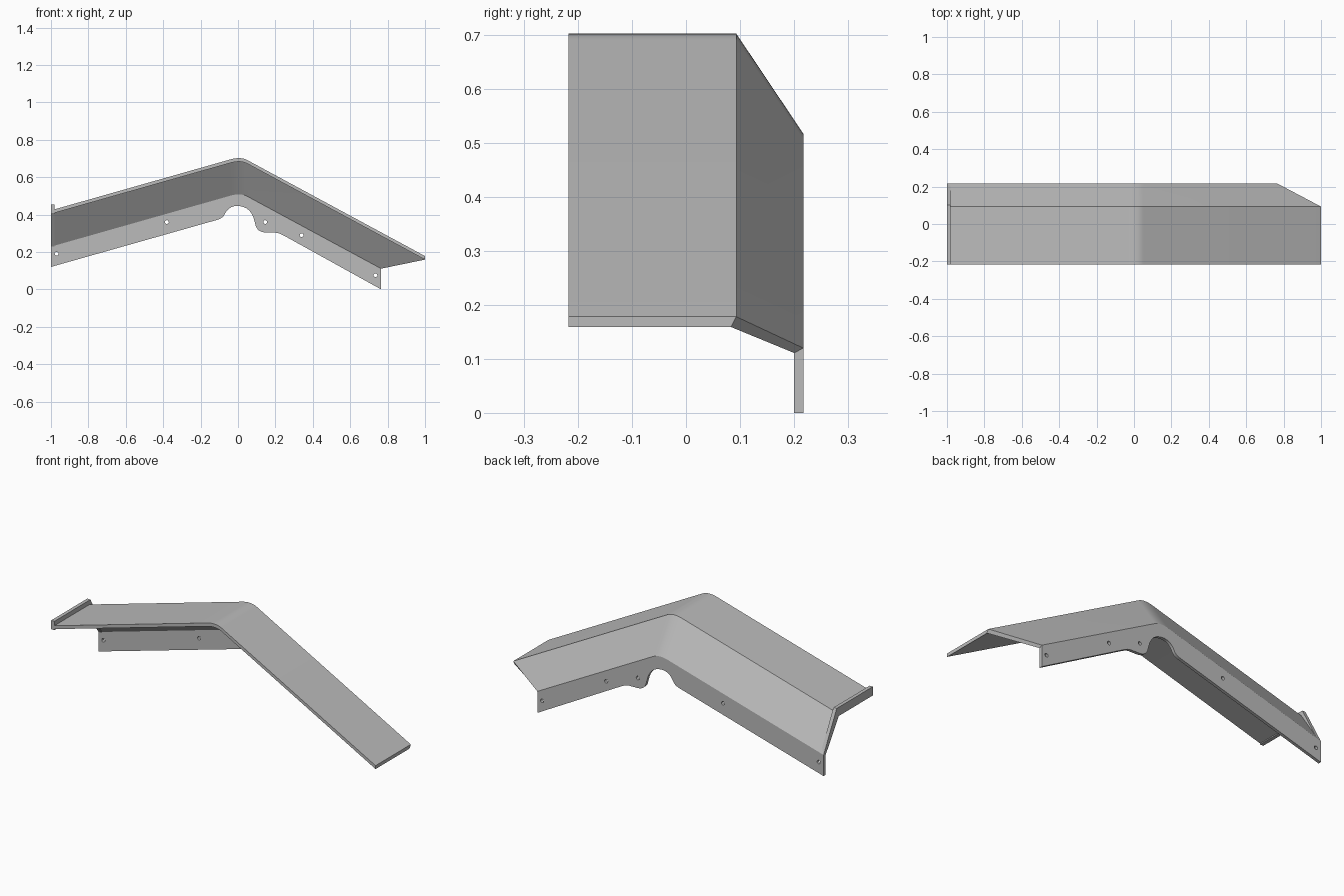
import bpy, bmesh, math

if "Cube" in bpy.data.objects:
    bpy.data.objects.remove(bpy.data.objects["Cube"], do_unlink=True)

steel = bpy.data.materials.new("grey_steel")
steel.use_nodes = True
steel.diffuse_color = (0.5, 0.5, 0.5, 1)
steel.node_tree.nodes["Principled BSDF"].inputs["Base Color"].default_value = (0.5, 0.5, 0.5, 1)

FRONT, FOLD, BACK = -0.217, 0.093, 0.217
DROP, THICK = 0.185, 0.019
CUT_X = 0.765


def bezier(a, b, c, steps):
    """Points of a quadratic curve from a to c, pulled towards b."""
    pts = []
    for i in range(steps + 1):
        t = i / steps
        pts.append(tuple((1 - t) ** 2 * p + 2 * t * (1 - t) * q + t * t * r
                         for p, q, r in zip(a, b, c)))
    return pts


def ridge(end_x):
    """Ridge line along x, with a rounded peak."""
    peak = bezier((-0.04, 0.695), (0.014, 0.7105), (0.05, 0.691), 8)
    return [(-1, 0.4225)] + peak + [(end_x, 0.178 + 0.54 * (1 - end_x))]


def finish(obj):
    obj.data.materials.clear()
    obj.data.materials.append(steel)
    bpy.ops.object.select_all(action="DESELECT")
    obj.select_set(True)
    bpy.context.view_layer.objects.active = obj
    bpy.ops.object.shade_smooth_by_angle(angle=math.radians(30))


def loft(name, rings):
    """Solid skin through matching closed rings of points."""
    bm = bmesh.new()
    rows = [[bm.verts.new(p) for p in ring] for ring in rings]
    n = len(rows[0])
    for a, b in zip(rows, rows[1:]):
        for i in range(n):
            j = (i + 1) % n
            bm.faces.new((a[i], a[j], b[j], b[i]))
    # end caps, split at the fold
    for row in (rows[0], rows[-1]):
        for i in range(n // 2 - 1):
            bm.faces.new((row[i], row[i + 1], row[n - 2 - i], row[n - 1 - i]))
    bmesh.ops.recalc_face_normals(bm, faces=bm.faces[:])
    mesh = bpy.data.meshes.new(name)
    bm.to_mesh(mesh)
    bm.free()
    obj = bpy.data.objects.new(name, mesh)
    bpy.context.collection.objects.link(obj)
    finish(obj)


# folded cover: flat top and sloping back panel, tapered at the low end
section = [(FRONT, 0, 1), (FOLD, 0, 1), (BACK, -DROP, CUT_X),
           (BACK - 0.017, -DROP - 0.009, CUT_X), (FOLD - 0.01, -THICK, 1), (FRONT, -THICK, 1)]
paths = [(y, dz, ridge(end)) for y, dz, end in section]
loft("fender_cover", [[(path[i][0], y, path[i][1] + dz) for y, dz, path in paths]
                      for i in range(len(paths[0][2]))])

# raised lip across the high end
lip = [(FRONT, 0.03), (FOLD + 0.008, 0.03), (BACK, -DROP),
       (BACK - 0.017, -DROP - 0.009), (FOLD - 0.01, -THICK), (FRONT, -THICK)]
loft("end_lip", [[(x, y, 0.4225 + dz) for y, dz in lip] for x in (-1, -0.98)])

# upright mounting flange with a notch and bolt holes
top = [(x, z - DROP) for x, z in ridge(CUT_X)]
lower = [(CUT_X, 0), (0.25, 0.285)]
lower += bezier((0.24, 0.29), (0.215, 0.305), (0.19, 0.303), 5)
lower += bezier((0.15, 0.304), (0.1, 0.305), (0.092, 0.35), 7)
lower += bezier((0.088, 0.365), (0.07, 0.443), (0, 0.446), 8)
lower += bezier((-0.01, 0.446), (-0.05, 0.443), (-0.07, 0.405), 6)
lower += bezier((-0.075, 0.395), (-0.085, 0.38), (-0.11, 0.372), 5)
lower.append((-1, 0.12))
curve = bpy.data.curves.new("mounting_flange", "CURVE")
curve.dimensions = "2D"
curve.fill_mode = "BOTH"
curve.extrude = 0.0085


def outline(pts):
    spline = curve.splines.new("POLY")
    spline.points.add(len(pts) - 1)
    for point, (x, z) in zip(spline.points, pts):
        point.co = (x, z, 0, 1)
    spline.use_cyclic_u = True


outline(top + lower)
for hx, hz in [(-0.97, 0.19), (-0.38, 0.36), (0.145, 0.36), (0.34, 0.29), (0.735, 0.075)]:
    angles = [math.tau * k / 16 for k in range(16)]
    outline([(hx + 0.01 * math.cos(a), hz + 0.01 * math.sin(a)) for a in angles])

flange = bpy.data.objects.new("mounting_flange", curve)
bpy.context.collection.objects.link(flange)
flange.rotation_euler.x = math.pi / 2
flange.location.y = BACK - 0.0085
bpy.ops.object.select_all(action="DESELECT")
flange.select_set(True)
bpy.context.view_layer.objects.active = flange
bpy.ops.object.convert(target="MESH")
finish(bpy.context.object)
